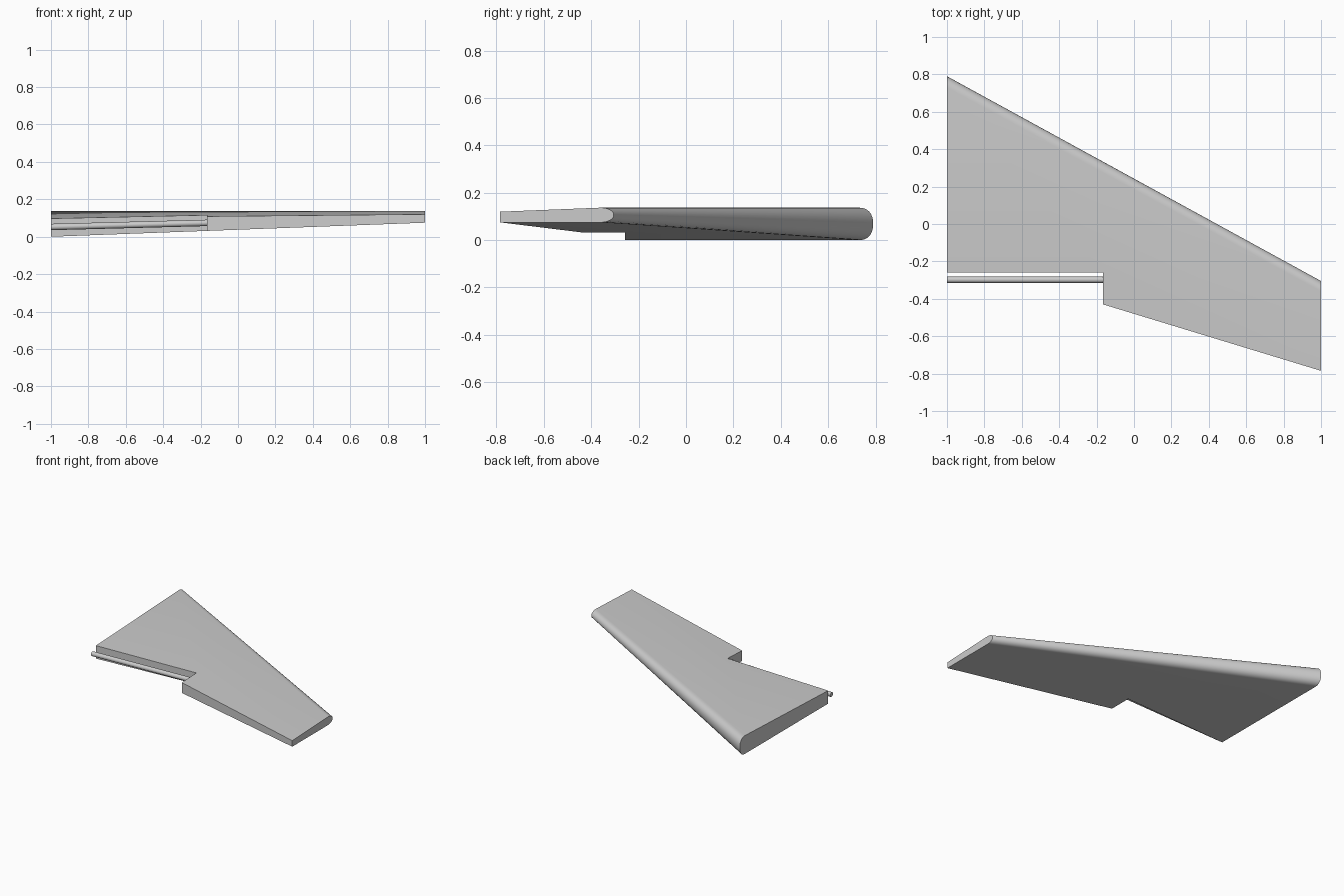
import bpy
import bmesh
import math

cube = bpy.data.objects.get("Cube")
if cube:
    bpy.data.objects.remove(cube, do_unlink=True)

grey = bpy.data.materials.new("light grey")
grey.use_nodes = True
colour = (0.6, 0.6, 0.6, 1)
grey.diffuse_color = colour
grey.node_tree.nodes["Principled BSDF"].inputs["Base Color"].default_value = colour


def finish(name, bm):
    """Turn a bmesh into a smooth-by-angle grey object."""
    bmesh.ops.recalc_face_normals(bm, faces=bm.faces)
    mesh = bpy.data.meshes.new(name)
    bm.to_mesh(mesh)
    bm.free()
    mesh.materials.append(grey)
    obj = bpy.data.objects.new(name, mesh)
    bpy.context.collection.objects.link(obj)
    bpy.ops.object.select_all(action="DESELECT")
    obj.select_set(True)
    bpy.context.view_layer.objects.active = obj
    bpy.ops.object.shade_smooth_by_angle(angle=math.radians(35))
    return obj


# Wing surfaces: flat underside rising to the tip, top falling to the rear
TOP = 0.137


def crest(x):
    return 0.185 - 0.545 * x


def under(x):
    return 0.0375 * (x + 1)


def top(x, y):
    return TOP - 0.04 * (crest(x) - y)


def nose(bm, x, depth, power, steps=16):
    """Rounded leading edge, from the top crest round to the underside."""
    mid, half = (TOP + under(x)) / 2, (TOP - under(x)) / 2
    ring = []
    for i in range(steps + 1):
        a = math.pi * (0.5 - i / steps)
        c, s = max(math.cos(a), 0), math.sin(a)
        y = crest(x) + depth * c ** (2 / power)
        z = mid + half * math.copysign(abs(s) ** (2 / power), s)
        ring.append(bm.verts.new((x, y, z)))
    return ring


# Wing
bm = bmesh.new()
root = nose(bm, -1, 0.06, 2.3)
tip = nose(bm, 1, 0.055, 2)
for i in range(len(root) - 1):
    bm.faces.new((root[i], root[i + 1], tip[i + 1], tip[i]))

# Trailing outline with the notch for the hinge rod
rear = [(1, -0.785), (-0.165, -0.43), (-0.165, -0.258), (-1, -0.258)]
upper = [bm.verts.new((x, y, top(x, y))) for x, y in rear]
lower = [bm.verts.new((x, y, under(x))) for x, y in rear]
bm.faces.new([root[0], tip[0]] + upper)
bm.faces.new([root[-1], tip[-1]] + lower)
for i in range(len(rear) - 1):
    bm.faces.new((upper[i], upper[i + 1], lower[i + 1], lower[i]))
bm.faces.new(tip + [lower[0], upper[0]])
bm.faces.new(root + [lower[-1], upper[-1]])
finish("wing", bm)

# Hinge rod lying in the notch
bm = bmesh.new()
ends = []
for x, z in ((-1, 0.052), (-0.165, 0.074)):
    ring = []
    for i in range(16):
        a = math.tau * i / 16
        ring.append(bm.verts.new((x, -0.298 + 0.017 * math.cos(a), z + 0.017 * math.sin(a))))
    bm.faces.new(ring)
    ends.append(ring)
for i in range(16):
    j = (i + 1) % 16
    bm.faces.new((ends[0][i], ends[0][j], ends[1][j], ends[1][i]))
finish("hinge_rod", bm)
